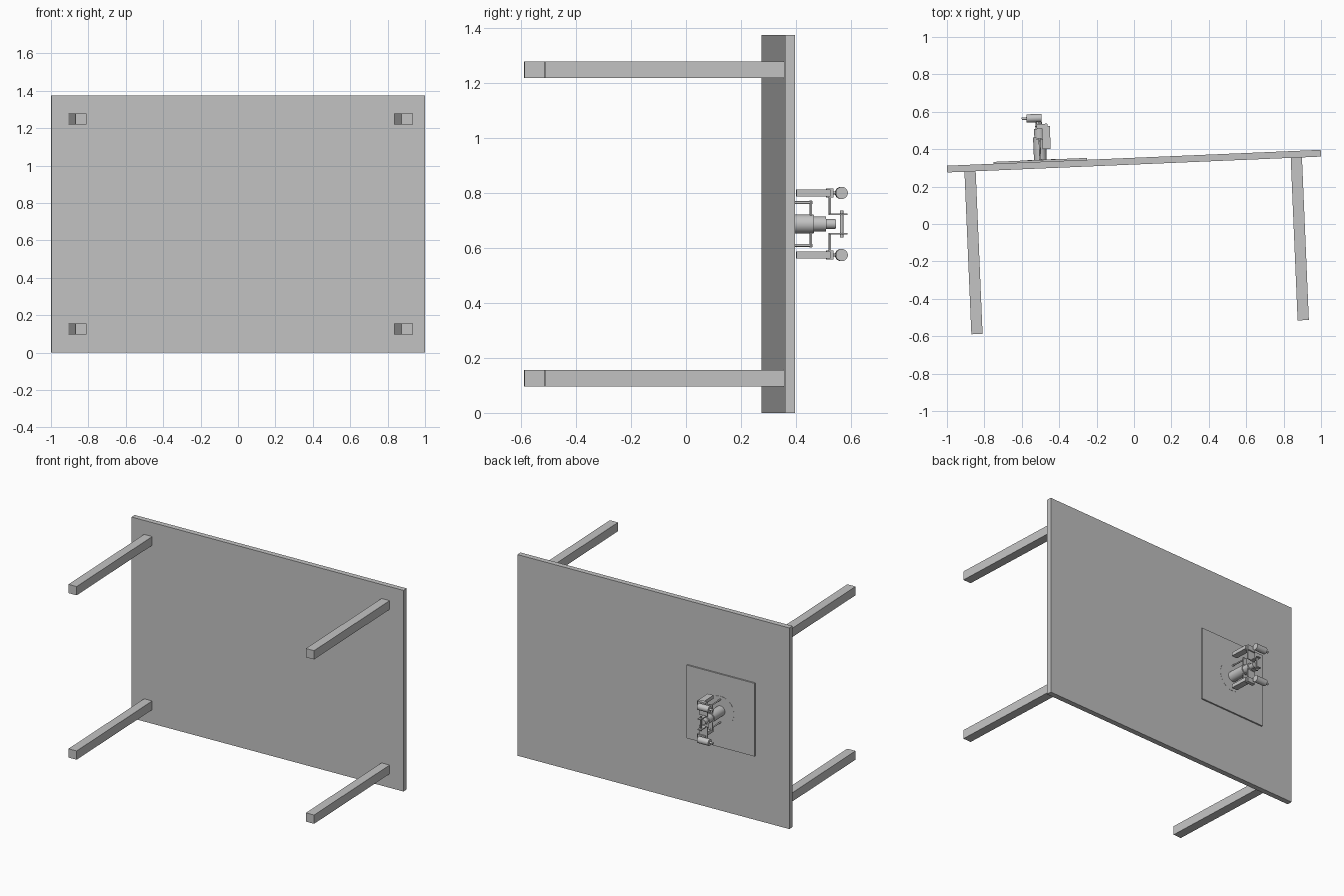
import bpy, math
from mathutils import Matrix, Vector

cube = bpy.data.objects.get("Cube")
if cube:
    bpy.data.objects.remove(cube, do_unlink=True)

grey = bpy.data.materials.new("plain grey")
grey.use_nodes = True
grey.diffuse_color = (0.55, 0.55, 0.55, 1)
grey.node_tree.nodes["Principled BSDF"].inputs["Base Color"].default_value = grey.diffuse_color

# The whole table is turned slightly about z; parts are placed in its own frame
MID_Z = 0.6875
FRAME = Matrix.Translation((0, 0.336, MID_Z)) @ Matrix.Rotation(math.radians(2.43), 4, 'Z')


def finish(name, local):
    ob = bpy.context.object
    ob.name = name
    ob.matrix_world = FRAME @ local
    ob.data.materials.append(grey)
    return ob


def box(name, x, y, z):
    """Box from (low, high) ranges along each axis."""
    bpy.ops.mesh.primitive_cube_add(size=1)
    low, high = Vector((x[0], y[0], z[0])), Vector((x[1], y[1], z[1]))
    size = high - low
    bpy.context.object.data.transform(Matrix.Diagonal((*size, 1)))
    return finish(name, Matrix.Translation((low + high) / 2))


def rod(name, start, end, radius, sides=24):
    """Round bar between two points."""
    a, b = Vector(start), Vector(end)
    bpy.ops.mesh.primitive_cylinder_add(vertices=sides, radius=radius, depth=(b - a).length)
    bpy.ops.object.shade_smooth_by_angle(angle=math.radians(40))
    turn = (b - a).to_track_quat('Z', 'Y').to_matrix().to_4x4()
    return finish(name, Matrix.Translation((a + b) / 2) @ turn)


# Table top standing on its edge, legs pointing forward
box("table_top", (-1, 1), (-0.018, 0.018), (-MID_Z, MID_Z))
for sx, side in ((-1, "right"), (1, "left")):
    for sz, level in ((-1, "lower"), (1, "upper")):
        x, z = sx * 0.873 - 0.005, sz * 0.562
        box(f"{level}_{side}_leg", (x - 0.03, x + 0.03), (-0.888, -0.018), (z - 0.03, z + 0.03))

# Mounting plate and turntable ring on the back
box("base_plate", (-0.75, -0.25), (0.017, 0.028), (-0.25, 0.25))
CX = -0.5
rod("turntable", (CX, 0.02, 0), (CX, 0.029, 0), 0.1, 48)

# Stepped central column
rod("column_base", (CX, 0.028, 0), (CX, 0.15, 0), 0.034, 32)
rod("column_middle", (CX, 0.15, 0), (CX, 0.195, 0), 0.027, 32)
rod("column_tip", (CX, 0.195, 0), (CX, 0.23, 0), 0.018, 32)
rod("tip_pin", (CX, 0.252, -0.05), (CX, 0.252, 0.05), 0.006)

# Mirrored linkage above and below the column
for s, level in ((-1, "lower"), (1, "upper")):
    def zr(a, b):
        return tuple(sorted((s * a, s * b)))

    rod(f"{level}_support_rod", (CX, 0.028, s * 0.078), (CX, 0.145, s * 0.078), 0.005)
    box(f"{level}_support_strip", (CX - 0.015, CX + 0.015), (0.136, 0.143), zr(0.025, 0.086))
    box(f"{level}_tip_link", (CX - 0.012, CX + 0.012), (0.205, 0.272), zr(0.033, 0.039))
    box(f"{level}_cross_strip", (CX - 0.02, CX + 0.04), (0.205, 0.211), zr(0.036, 0.112))
    # Motor beside the column
    box(f"{level}_motor", (CX + 0.015, CX + 0.058), (0.085, 0.208), zr(0.101, 0.125))
    box(f"{level}_motor_cap", (CX - 0.012, CX + 0.045), (0.195, 0.22), zr(0.096, 0.13))
    rod(f"{level}_wrist_link", (CX, 0.21, s * 0.113), (CX, 0.252, s * 0.113), 0.005)
    # End drum and its shaft
    rod(f"{level}_drum", (CX - 0.065, 0.252, s * 0.113), (CX + 0.016, 0.252, s * 0.113), 0.022, 32)
    rod(f"{level}_drum_shaft", (CX - 0.09, 0.252, s * 0.113), (CX - 0.065, 0.252, s * 0.113), 0.007)
